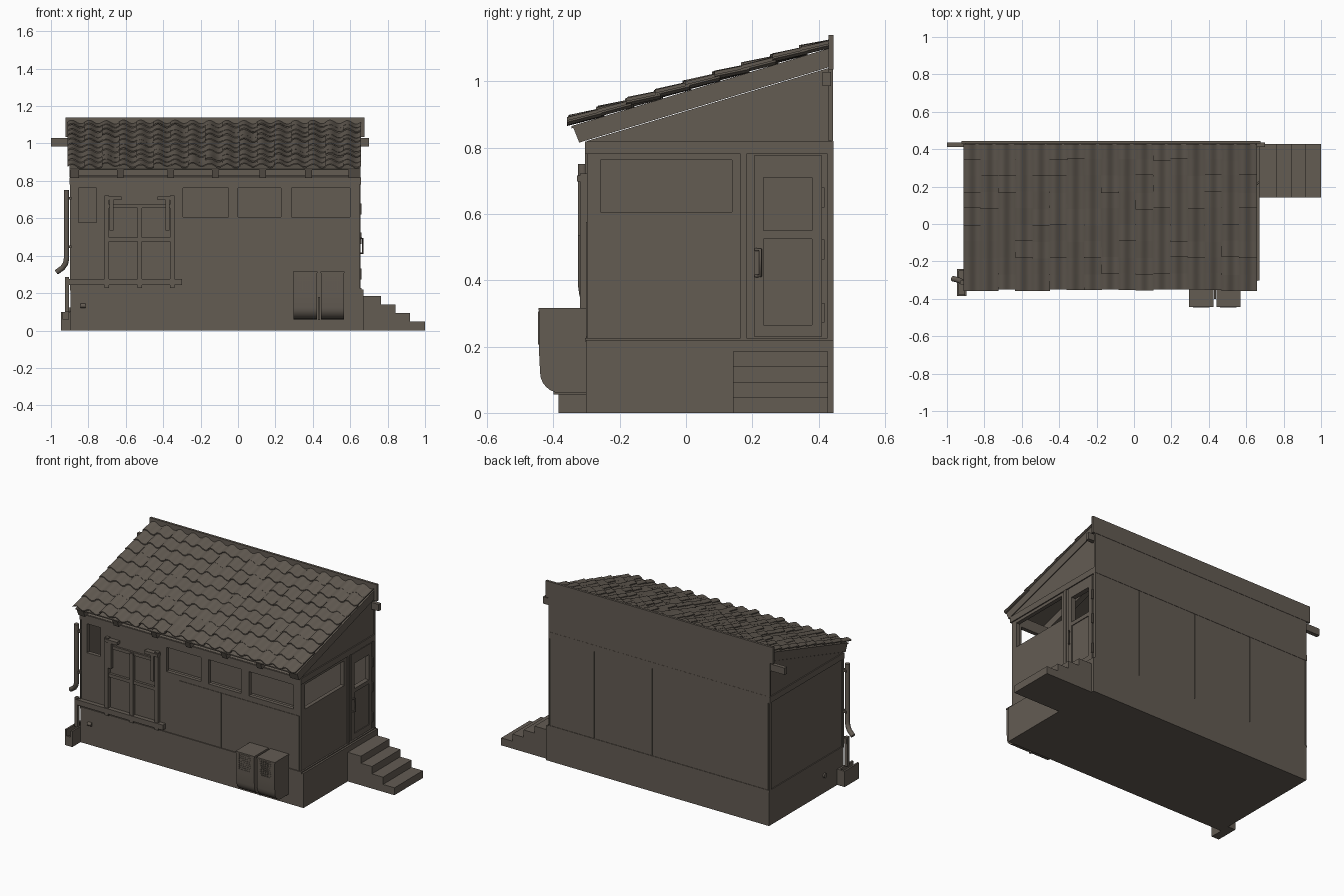
import bpy, bmesh, math, random
from mathutils import Vector, Matrix
random.seed(4)

mat = bpy.data.materials.new("weathered grey brown")
mat.diffuse_color = (0.125, 0.106, 0.086, 1)

def finish(name, bm, smooth=False):
    bmesh.ops.recalc_face_normals(bm, faces=bm.faces)
    me = bpy.data.meshes.new(name)
    bm.to_mesh(me)
    bm.free()
    me.materials.append(mat)
    ob = bpy.data.objects.new(name, me)
    bpy.context.collection.objects.link(ob)
    if smooth:
        bpy.ops.object.select_all(action='DESELECT')
        ob.select_set(True)
        bpy.context.view_layer.objects.active = ob
        bpy.ops.object.shade_smooth_by_angle(angle=math.radians(40))
    return ob

def boxes(name, *items):
    """One object made of boxes given as (x0, x1, y0, y1, z0, z1)."""
    bm = bmesh.new()
    for x0, x1, y0, y1, z0, z1 in items:
        m = Matrix.Translation(((x0 + x1) / 2, (y0 + y1) / 2, (z0 + z1) / 2))
        m = m @ Matrix.Diagonal((x1 - x0, y1 - y0, z1 - z0, 1))
        bmesh.ops.create_cube(bm, size=1, matrix=m)
    return finish(name, bm)

def prism(name, pts, spans, smooth=False):
    """(y, z) profile extruded along x for each (x0, x1) span."""
    bm = bmesh.new()
    for x0, x1 in spans:
        f = bm.faces.new([bm.verts.new((x0, y, z)) for y, z in pts])
        r = bmesh.ops.extrude_face_region(bm, geom=[f])
        bmesh.ops.translate(bm, vec=(x1 - x0, 0, 0),
                            verts=[v for v in r['geom'] if isinstance(v, bmesh.types.BMVert)])
    return finish(name, bm, smooth)

def tube(name, pts, radius):
    cu = bpy.data.curves.new(name, 'CURVE')
    cu.dimensions = '3D'
    cu.bevel_depth, cu.bevel_resolution, cu.use_fill_caps = radius, 3, True
    sp = cu.splines.new('POLY')
    sp.points.add(len(pts) - 1)
    for p, co in zip(sp.points, pts):
        p.co = (*co, 1)
    cu.materials.append(mat)
    ob = bpy.data.objects.new(name, cu)
    bpy.context.collection.objects.link(ob)
    return ob

def cut(ob, cutter):
    m = ob.modifiers.new("opening", 'BOOLEAN')
    m.operation, m.solver, m.object = 'DIFFERENCE', 'EXACT', cutter
    bpy.ops.object.select_all(action='DESELECT')
    bpy.context.view_layer.objects.active = ob
    ob.select_set(True)
    bpy.ops.object.modifier_apply(modifier=m.name)
    bpy.data.objects.remove(cutter)

SL = 0.302                                   # roof slope
def slope(y, base=0.91):
    return base + SL * y

# Foundation and entrance steps
boxes("foundation", (-0.895, 0.672, -0.302, 0.445, 0, 0.22))
tops = [(0.672, 0.765, 0.185), (0.765, 0.842, 0.14), (0.842, 0.92, 0.093), (0.92, 1.0, 0.047)]
boxes("entrance_steps", *[(a, b, 0.142, 0.428, 0, h) for a, b, h in tops])

# Hollow walls with window openings
wall = prism("walls", [(-0.298, 0.22), (0.438, 0.22), (0.438, slope(0.438)), (-0.298, slope(-0.298))],
             [(-0.893, 0.65)])
cut(wall, boxes("cutter", (-0.868, 0.625, -0.273, 0.413, 0.225, 1.3)))
for a, b, c in [(-0.853, -0.757, 0.578), (-0.293, -0.052, 0.608), (0.0, 0.23, 0.608), (0.285, 0.6, 0.608)]:
    cut(wall, boxes("cutter", (a, b, -0.35, -0.25, c, 0.762)))
cut(wall, boxes("cutter", (0.6, 0.7, -0.258, 0.138, 0.605, 0.762)))
cut(wall, boxes("cutter", (0.6, 0.7, 0.233, 0.38, 0.55, 0.71)))

# Trim bands and corner boards
boxes("wall_trim",
      (-0.899, 0.656, -0.304, -0.298, 0.78, 0.818), (-0.899, 0.656, 0.438, 0.444, 0.78, 0.82),
      (0.65, 0.657, -0.304, 0.444, 0.78, 0.818), (-0.9, -0.893, -0.304, 0.444, 0.78, 0.818),
      (-0.899, 0.66, -0.304, 0.445, 0.215, 0.226),
      (0.65, 0.656, 0.427, 0.444, 0.226, 0.78), (-0.899, -0.893, 0.427, 0.444, 0.226, 0.78),
      (-0.899, -0.893, -0.304, -0.285, 0.226, 0.78))

# Rear cladding sheets, upper panel and parapet
seams = [-0.89, -0.48, -0.075, 0.335, 0.65]
boxes("rear_cladding", *[(a + 0.003, b - 0.003, 0.437, 0.442, 0.226, 0.78)
                         for a, b in zip(seams, seams[1:])])
boxes("rear_upper_panel", (-0.9, 0.656, 0.43, 0.443, 0.82, 1.04))
boxes("rear_parapet", (-0.923, 0.675, 0.43, 0.445, 1.035, 1.14))
boxes("rear_beam", (-1.0, 0.7, 0.412, 0.437, 0.985, 1.028))

# Front wall panels below the windows
boxes("front_panels", (-0.205, 0.092, -0.301, -0.297, 0.23, 0.575), (0.096, 0.64, -0.301, -0.297, 0.23, 0.575))

# Rafters, side boards and roof deck
raft = [(-0.322, 0.815), (-0.34, 0.86), (0.43, slope(0.43, 0.962)), (0.43, slope(0.43, 0.912))]
prism("rafters", raft, [(x - 0.018, x + 0.018) for x in (-0.63, -0.36, -0.122, 0.132, 0.377)])
prism("side_boards", raft, [(-0.897, -0.85), (0.592, 0.655)])
prism("roof_deck", [(-0.345, slope(-0.345, 0.962)), (0.43, slope(0.43, 0.962)),
                    (0.43, slope(0.43, 0.969)), (-0.345, slope(-0.345, 0.969))], [(-0.9, 0.656)])

# Wavy clay tiles: overlapping rows, each tile slightly displaced
bm = bmesh.new()
COLS, ROWS, SEG, TH = 17, 9, 10, 0.006
PX, PY = 1.565 / COLS, 0.0875
for r in range(ROWS):
    for c in range(COLS):
        jy, jz, tilt = random.uniform(-.005, .005), random.uniform(-.002, .002), random.uniform(-.004, .004)
        y0 = -0.355 + r * PY + jy
        y1 = min(y0 + 0.105, 0.429)
        grid = []
        for k, y in enumerate((y0, y1)):
            lift = (0.986 if k == 0 else 0.979) + jz + tilt * (1 - k)
            for t in (0, TH):
                row = []
                for i in range(SEG + 1):
                    u = i / SEG
                    x = -0.912 + (c + u * 1.04) * PX
                    z = slope(y, lift) + 0.0095 * math.sin(2 * math.pi * u) + t
                    row.append(bm.verts.new((min(x, 0.66), y, z)))
                grid.append(row)
        fb, ft, bb, bt = grid
        for i in range(SEG):
            for p, q in ((fb, ft), (ft, bt), (bt, bb), (bb, fb)):
                bm.faces.new((p[i], p[i + 1], q[i + 1], q[i]))
        for i in (0, SEG):
            bm.faces.new((fb[i], ft[i], bt[i], bb[i]))
finish("roof_tiles", bm, True)

# Side door: leaf frame around the window, raised lower panel, hinges and handle
boxes("door_leaf", (0.648, 0.655, 0.205, 0.233, 0.23, 0.776), (0.648, 0.655, 0.38, 0.41, 0.23, 0.776),
      (0.648, 0.655, 0.233, 0.38, 0.71, 0.776), (0.648, 0.655, 0.233, 0.38, 0.525, 0.55),
      (0.648, 0.655, 0.233, 0.38, 0.23, 0.265))
boxes("door_post", (0.648, 0.656, 0.165, 0.183, 0.226, 0.78))
boxes("door_hinges", *[(0.65, 0.66, 0.408, 0.418, z, z + 0.06) for z in (0.272, 0.463, 0.62)])
tube("door_handle", [(0.65, 0.208, 0.413), (0.668, 0.224, 0.413), (0.668, 0.224, 0.492), (0.65, 0.208, 0.492)], 0.005)

# Front service frame: posts, cross bars, brackets and drop rods
posts = [(x, x + 0.024, -0.32, -0.298, 0.228, t) for x, t in ((-0.713, 0.722), (-0.538, 0.668), (-0.363, 0.722))]
boxes("front_frame", *posts, (-0.7, -0.35, -0.316, -0.3, 0.475, 0.496),
      (-0.7, -0.35, -0.312, -0.3, 0.655, 0.675))
boxes("front_ledge", (-0.92, -0.3, -0.326, -0.298, 0.243, 0.276))
boxes("frame_brackets", (-0.713, -0.622, -0.328, -0.298, 0.697, 0.716), (-0.43, -0.337, -0.328, -0.298, 0.697, 0.716))
boxes("drop_rods", (-0.687, -0.665, -0.326, -0.304, 0.535, 0.7), (-0.388, -0.366, -0.326, -0.304, 0.535, 0.7))

# Downpipe, corner post and drain box
tube("downpipe", [(-0.917, -0.312, 0.75), (-0.917, -0.312, 0.385), (-0.922, -0.308, 0.358),
                  (-0.938, -0.3, 0.335), (-0.97, -0.292, 0.312)], 0.0145)
boxes("pipe_clips", *[(-0.92, -0.89, -0.316, -0.294, z, z + 0.014) for z in (0.44, 0.7)])
boxes("corner_post", (-0.925, -0.903, -0.322, -0.3, 0.1, 0.285))
boxes("drain_box", (-0.947, -0.935, -0.385, -0.24, 0, 0.1), (-0.907, -0.895, -0.385, -0.24, 0, 0.1),
      (-0.935, -0.907, -0.385, -0.373, 0, 0.06), (-0.935, -0.907, -0.252, -0.24, 0, 0.1),
      (-0.935, -0.907, -0.373, -0.252, 0, 0.015))

# Small outlets in the foundation
tube("front_outlet", [(-0.842, -0.303, 0.133), (-0.815, -0.303, 0.133)], 0.012)
tube("side_outlet", [(-0.88, -0.11, 0.11), (-0.905, -0.11, 0.11)], 0.015)

# Two wall units with rounded bottoms, lids and grilles
arc = [(-0.378 - 0.062 * math.sin(a), 0.122 - 0.062 * math.cos(a))
       for a in [i * math.pi / 12 for i in range(7)]]
units = [(0.297, 0.423), (0.443, 0.567)]
prism("unit_bodies", [(-0.3, 0.06)] + arc + [(-0.443, 0.183), (-0.443, 0.308), (-0.3, 0.308)], units, True)
boxes("unit_lids", *[(a - 0.003, b + 0.003, -0.445, -0.3, 0.308, 0.316) for a, b in units])
boxes("unit_divider", (0.427, 0.439, -0.4, -0.3, 0.055, 0.18))
bars = []
for a, b in units:
    l, r = a + 0.018, b - 0.02
    bars += [(l, r, -0.4455, -0.442, z, z + 0.004) for z in [0.206 + 0.012 * i for i in range(9)]]
    bars += [(x, x + 0.004, -0.4455, -0.442, 0.206, 0.306) for x in [l + (r - l - 0.004) * i / 6 for i in range(7)]]
boxes("unit_grilles", *bars)
